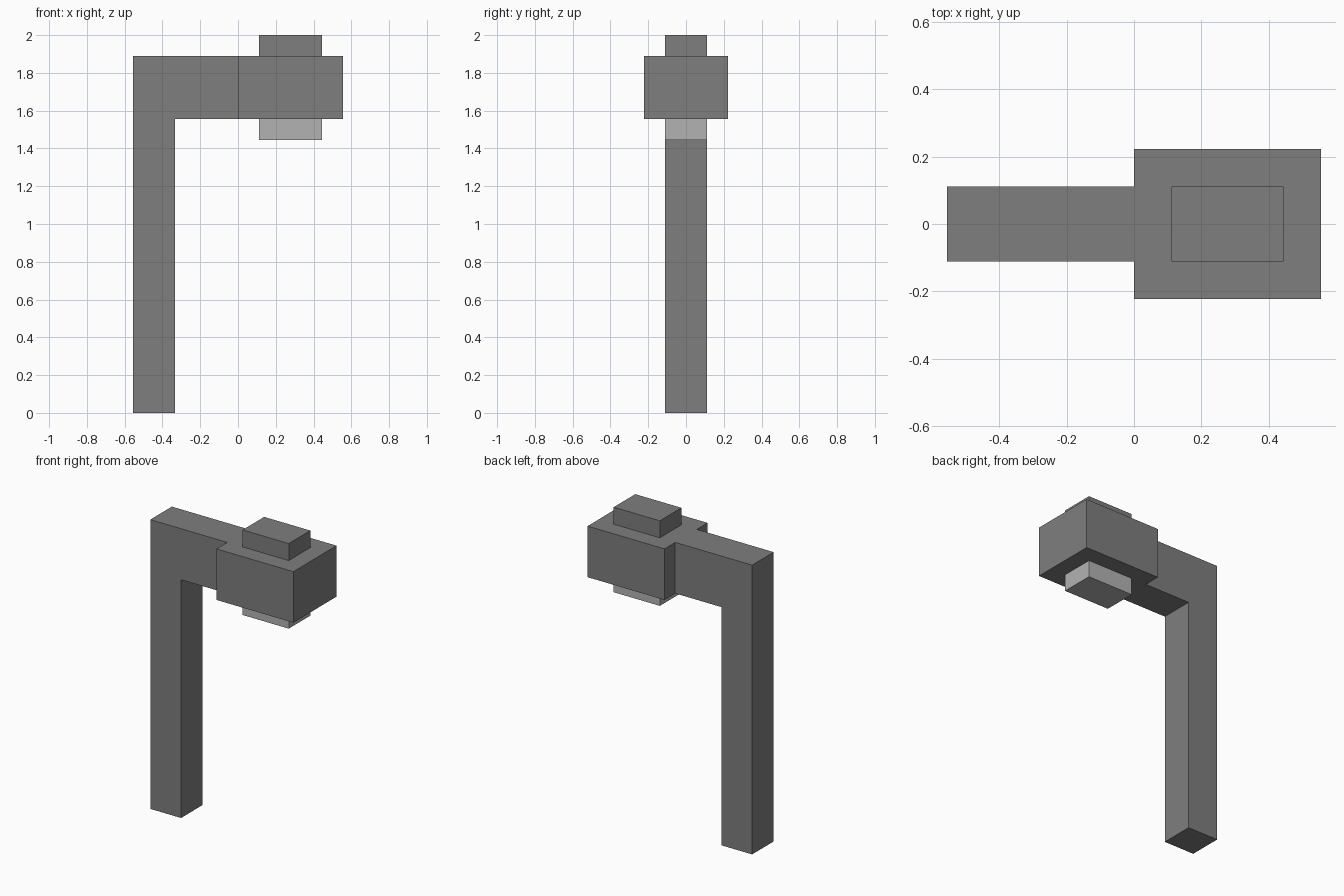
import bpy, bmesh

if "Cube" in bpy.data.objects:
    bpy.data.objects.remove(bpy.data.objects["Cube"])

U = 1 / 9  # one block of the model's grid


def material(name, value):
    mat = bpy.data.materials.new(name)
    mat.diffuse_color = (value, value, value, 1)
    mat.use_nodes = True
    mat.node_tree.nodes["Principled BSDF"].inputs["Base Color"].default_value = mat.diffuse_color
    return mat


def prism(name, profile, half_depth, mat):
    """Extrude an x-z profile (in grid blocks) symmetrically along y."""
    bm = bmesh.new()
    face = bm.faces.new([bm.verts.new((x * U, -half_depth * U, z * U)) for x, z in profile])
    new = bmesh.ops.extrude_face_region(bm, geom=[face])["geom"]
    verts = [g for g in new if isinstance(g, bmesh.types.BMVert)]
    bmesh.ops.translate(bm, verts=verts, vec=(0, 2 * half_depth * U, 0))
    bmesh.ops.recalc_face_normals(bm, faces=bm.faces)
    mesh = bpy.data.meshes.new(name)
    bm.to_mesh(mesh)
    bm.free()
    mesh.materials.append(mat)
    obj = bpy.data.objects.new(name, mesh)
    bpy.context.collection.objects.link(obj)
    return obj


def block(name, x0, x1, z0, z1, half_depth, mat):
    return prism(name, [(x0, z0), (x1, z0), (x1, z1), (x0, z1)], half_depth, mat)


metal = material("dark_metal", 0.21)
glow = material("lamp_glass", 0.45)

# Post with the arm reaching out to the lamp head
prism("post_and_arm", [(-5, 0), (-3, 0), (-3, 14), (0, 14), (0, 17), (-5, 17)], 1, metal)
# Lamp head, its raised cap and the pale light beneath
block("lamp_head", 0, 5, 14, 17, 2, metal)
block("head_cap", 1, 4, 17, 18, 1, metal)
block("light", 1, 4, 13, 14, 1, glow)
